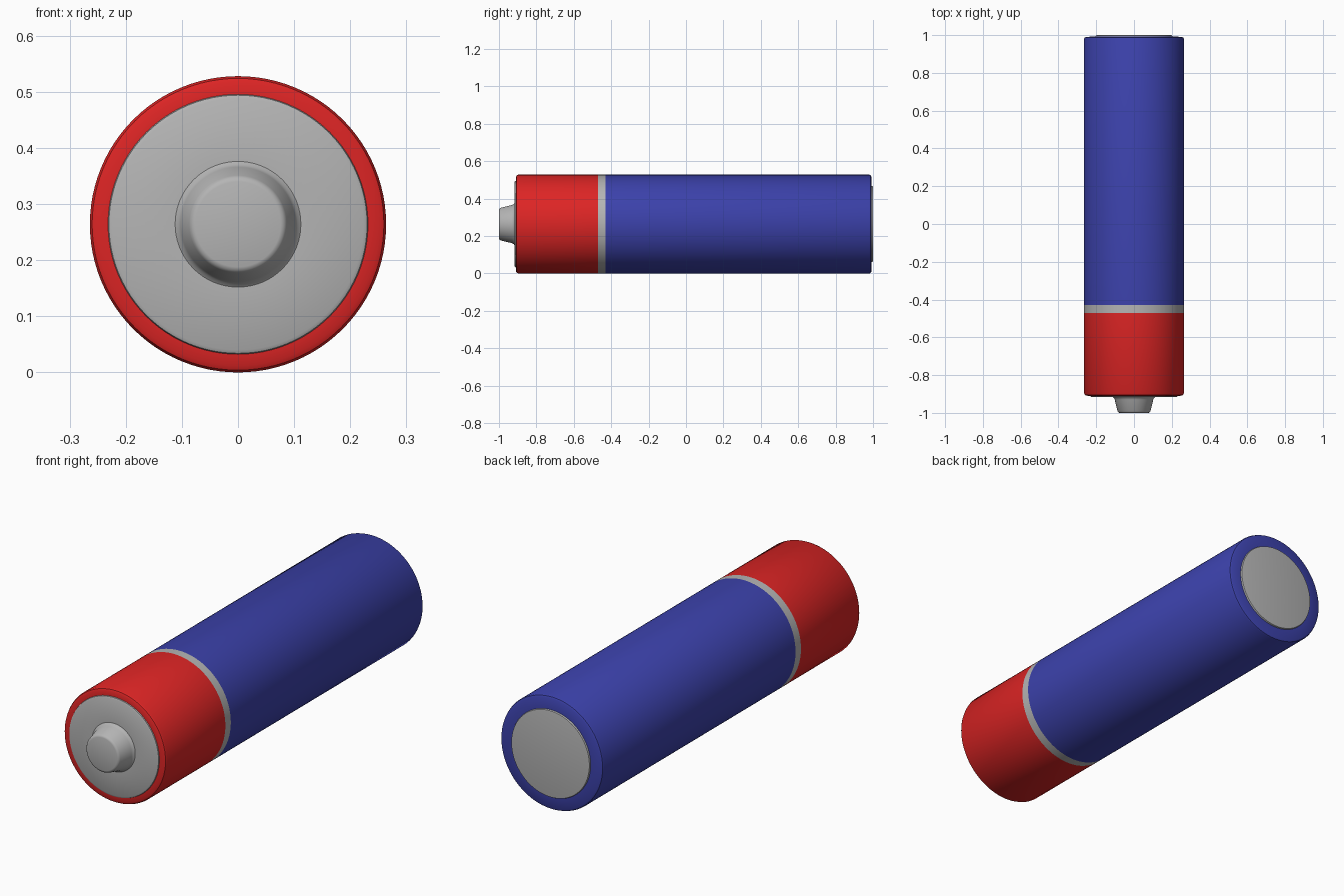
import bpy, bmesh, math

if "Cube" in bpy.data.objects:
    bpy.data.objects.remove(bpy.data.objects["Cube"])

R = 0.264      # body radius, also the height of its axis
SIDES = 96


def material(name, rgb):
    m = bpy.data.materials.new(name)
    m.diffuse_color = (*rgb, 1.0)
    m.use_nodes = True
    m.node_tree.nodes["Principled BSDF"].inputs["Base Color"].default_value = m.diffuse_color
    return m


red = material("red", (0.72, 0.018, 0.018))
blue = material("blue", (0.045, 0.054, 0.41))
grey = material("grey", (0.46, 0.46, 0.46))


def lathe(name, profile, mats, rule=None):
    """Revolve (radius, y) points about the long axis, capping both ends."""
    bm = bmesh.new()
    rings = []
    for r, y in profile:
        rings.append([bm.verts.new((r * math.cos(a), y, R + r * math.sin(a)))
                      for a in (2 * math.pi * i / SIDES for i in range(SIDES))])
    for a, b in zip(rings, rings[1:]):
        for i in range(SIDES):
            j = (i + 1) % SIDES
            bm.faces.new((a[i], a[j], b[j], b[i]))
    bm.faces.new(rings[0])
    bm.faces.new(rings[-1])
    bmesh.ops.recalc_face_normals(bm, faces=bm.faces)
    if rule:
        for f in bm.faces:
            f.material_index = rule(f.calc_center_median().y)
    me = bpy.data.meshes.new(name)
    bm.to_mesh(me)
    bm.free()
    for m in mats:
        me.materials.append(m)
    ob = bpy.data.objects.new(name, me)
    bpy.context.collection.objects.link(ob)
    bpy.ops.object.select_all(action='DESELECT')
    ob.select_set(True)
    bpy.context.view_layer.objects.active = ob
    bpy.ops.object.shade_smooth_by_angle(angle=math.radians(35))
    return ob


# Wrapper: red front, grey band, blue rear, with softly rounded rims
lathe("wrapper",
      [(0.228, -0.910), (0.252, -0.909), (0.260, -0.905), (R, -0.897),
       (R, -0.47), (R, -0.43),
       (R, 0.980), (0.261, 0.987), (0.254, 0.991), (0.195, 0.992)],
      [red, grey, blue],
      lambda y: 0 if y < -0.47 else (1 if y < -0.43 else 2))

# Front plate with the raised tapered terminal
lathe("positive_terminal",
      [(0.076, -1.0), (0.082, -0.998), (0.087, -0.992), (0.102, -0.930),
       (0.106, -0.922), (0.112, -0.917), (0.224, -0.917), (0.230, -0.914),
       (0.232, -0.909), (0.232, -0.90)],
      [grey])

# Flat rear plate
lathe("negative_terminal",
      [(0.203, 0.985), (0.203, 0.995), (0.201, 0.999), (0.196, 1.0)],
      [grey])
